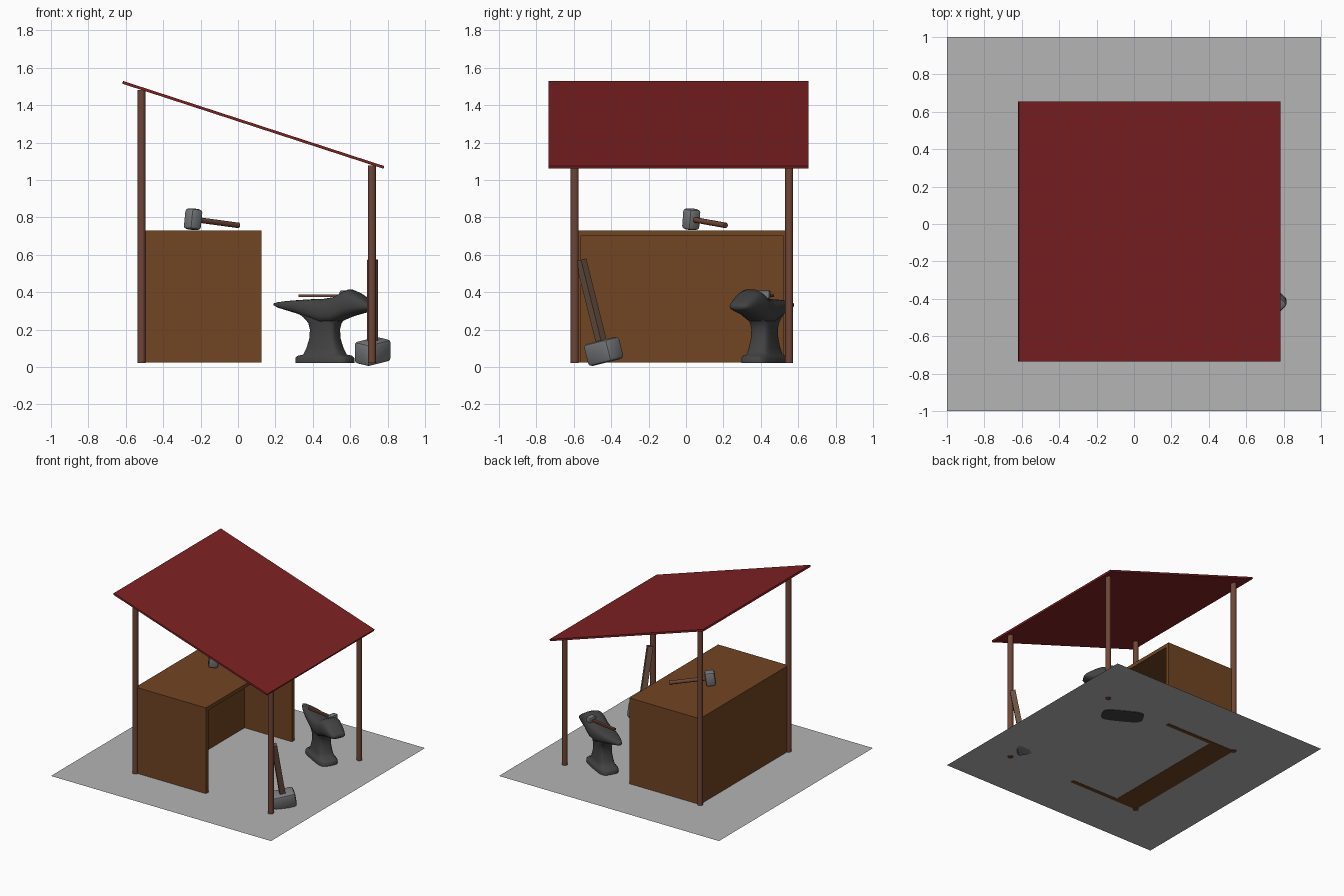
import bpy, bmesh, math
from mathutils import Vector, Matrix

if "Cube" in bpy.data.objects:
    bpy.data.objects.remove(bpy.data.objects["Cube"])


def material(name, r, g, b):
    m = bpy.data.materials.new(name)
    m.diffuse_color = (r, g, b, 1)
    m.use_nodes = True
    m.node_tree.nodes["Principled BSDF"].inputs["Base Color"].default_value = m.diffuse_color
    return m


STONE = material("grey floor", 0.46, 0.46, 0.46)
ROOF = material("red roof", 0.21, 0.015, 0.017)
DESK = material("brown wood", 0.165, 0.058, 0.016)
POST = material("reddish wood", 0.16, 0.06, 0.037)
SHAFT = material("pale wood", 0.15, 0.085, 0.055)
IRON = material("dark iron", 0.055, 0.055, 0.057)
STEEL = material("steel", 0.19, 0.195, 0.2)


def finish(name, bm, mat, smooth=None):
    bmesh.ops.recalc_face_normals(bm, faces=bm.faces)
    me = bpy.data.meshes.new(name)
    bm.to_mesh(me)
    bm.free()
    ob = bpy.data.objects.new(name, me)
    bpy.context.collection.objects.link(ob)
    me.materials.append(mat)
    if smooth:
        bpy.ops.object.select_all(action='DESELECT')
        ob.select_set(True)
        bpy.context.view_layer.objects.active = ob
        bpy.ops.object.shade_smooth_by_angle(angle=math.radians(smooth))
    return ob


def frame(origin, z_axis, x_hint):
    """Matrix whose z follows z_axis and whose x lies as near x_hint as it can."""
    z = Vector(z_axis).normalized()
    x = Vector(x_hint)
    x = (x - z * x.dot(z)).normalized()
    y = z.cross(x)
    return Matrix.Translation(origin) @ Matrix((x, y, z)).transposed().to_4x4()


def box(name, size, matrix, mat, bevel=0):
    bm = bmesh.new()
    bmesh.ops.create_cube(bm, size=1, matrix=matrix @ Matrix.Diagonal((*size, 1)))
    if bevel:
        bmesh.ops.bevel(bm, geom=bm.edges[:], offset=bevel, segments=2,
                        profile=0.5, affect='EDGES')
    return finish(name, bm, mat, 35 if bevel else None)


def slab(name, lo, hi, mat):
    lo, hi = Vector(lo), Vector(hi)
    return box(name, hi - lo, Matrix.Translation((lo + hi) / 2), mat)


def rod(name, a, b, r, mat, sides=12):
    a, b = Vector(a), Vector(b)
    bm = bmesh.new()
    bmesh.ops.create_cone(bm, cap_ends=True, segments=sides, radius1=r, radius2=r,
                          depth=(b - a).length,
                          matrix=frame((a + b) / 2, b - a, (0.3, 1, 0.1)))
    return finish(name, bm, mat, 50)


def loft(name, rings, mat):
    """Skin a list of closed rings of points and cap both ends."""
    bm = bmesh.new()
    loops = [[bm.verts.new(p) for p in ring] for ring in rings]
    n = len(loops[0])
    for a, b in zip(loops, loops[1:]):
        for i in range(n):
            j = (i + 1) % n
            bm.faces.new((a[i], a[j], b[j], b[i]))
    bm.faces.new(loops[0])
    bm.faces.new(loops[-1])
    return finish(name, bm, mat, 60)


def rounded(a, b, power, n=24):
    """Superellipse outline: power 1 is an ellipse, lower is squarer."""
    pts = []
    for i in range(n):
        c, s = math.cos(math.tau * i / n), math.sin(math.tau * i / n)
        pts.append((a * math.copysign(abs(c) ** power, c),
                    b * math.copysign(abs(s) ** power, s)))
    return pts


# Floor sheet
bm = bmesh.new()
bmesh.ops.create_grid(bm, x_segments=1, y_segments=1, size=1,
                      matrix=Matrix.Translation((0, 0, 0.025)))
finish("floor", bm, STONE)

# Sloping roof
box("roof", (1.469, 1.39, 0.015),
    Matrix.Translation((0.0815, -0.04, 1.2945)) @ Matrix.Rotation(math.radians(18.04), 4, 'Y'),
    ROOF)

# Four posts
for side, y in (("front", -0.595), ("back", 0.552)):
    rod(side + "_tall_post", (-0.516, y, 0.021), (-0.516, y, 1.48), 0.022, POST)
    rod(side + "_short_post", (0.716, y, 0.021), (0.716, y, 1.078), 0.022, POST)

# Workbench, open towards +x
slab("bench_top", (-0.515, -0.595, 0.70), (0.125, 0.555, 0.73), DESK)
slab("bench_front_side", (-0.515, -0.595, 0.023), (0.125, -0.562, 0.70), DESK)
slab("bench_back_side", (-0.515, 0.522, 0.023), (0.125, 0.555, 0.70), DESK)
slab("bench_back_block", (-0.515, -0.562, 0.023), (-0.306, 0.522, 0.70), DESK)

# Mallet lying on the bench
head, tip = Vector((-0.24, 0.028, 0.790)), Vector((0.003, 0.212, 0.757))
box("bench_mallet_head", (0.075, 0.075, 0.112), frame(head, (0.1, 0.075, 1), tip - head),
    STEEL, 0.017)
rod("bench_mallet_handle", head, tip, 0.015, POST, 10)

# Sledgehammer leaning by the front post
tilt = math.radians(14)
up = Vector((0, -math.sin(tilt), math.cos(tilt)))
head = Vector((0.72, -0.44, 0.083))
box("sledge_head", (0.18, 0.115, 0.122), frame(head, up, (1, 1, 0.25)), STEEL, 0.02)
box("sledge_handle", (0.042, 0.042, 0.45), frame(head + up * 0.28, up, (1, 1, 0.25)), SHAFT)

# Anvil: u runs towards the horn, v across
u, v, centre = Vector((-0.875, 0.485, 0)), Vector((0.485, 0.875, 0)), Vector((0.465, 0.42, 0))
Z = Vector((0, 0, 1))

# Anvil body and horn: position along u, bottom, top, half width
rings = []
for t, lo, hi, w in ((0.312, 0.33, 0.34, 0.006), (0.285, 0.317, 0.347, 0.022),
                     (0.23, 0.303, 0.353, 0.042), (0.16, 0.285, 0.358, 0.06),
                     (0.09, 0.26, 0.362, 0.072), (0.0, 0.23, 0.365, 0.08),
                     (-0.07, 0.235, 0.375, 0.085), (-0.12, 0.255, 0.402, 0.085),
                     (-0.155, 0.268, 0.415, 0.08), (-0.2, 0.28, 0.398, 0.075),
                     (-0.25, 0.292, 0.368, 0.066), (-0.285, 0.302, 0.345, 0.055),
                     (-0.298, 0.312, 0.332, 0.04)):
    rings.append([centre + u * t + v * a + Z * ((lo + hi) / 2 + b)
                  for a, b in rounded(w, (hi - lo) / 2, 0.75)])
loft("anvil_body", rings, IRON)

# Anvil waist and foot: height, half length, half width
rings = []
for z, a, b in ((0.022, 0.16, 0.08), (0.048, 0.16, 0.08), (0.06, 0.148, 0.074),
                (0.066, 0.115, 0.068), (0.1, 0.096, 0.062), (0.15, 0.08, 0.056),
                (0.2, 0.076, 0.054), (0.235, 0.085, 0.058), (0.265, 0.115, 0.062),
                (0.29, 0.155, 0.06)):
    rings.append([centre + u * p + v * q + Z * z for p, q in rounded(a, b, 0.5)])
loft("anvil_stand", rings, IRON)

# Small hammer lying on the anvil
head, tip = Vector((0.57, 0.418, 0.387)), Vector((0.32, 0.46, 0.38))
box("small_hammer_head", (0.045, 0.065, 0.044), frame(head, Z, tip - head), STEEL, 0.008)
box("small_hammer_handle", (0.245, 0.022, 0.014),
    frame((head + tip) / 2 - Z * 0.002, Z, tip - head), POST)
